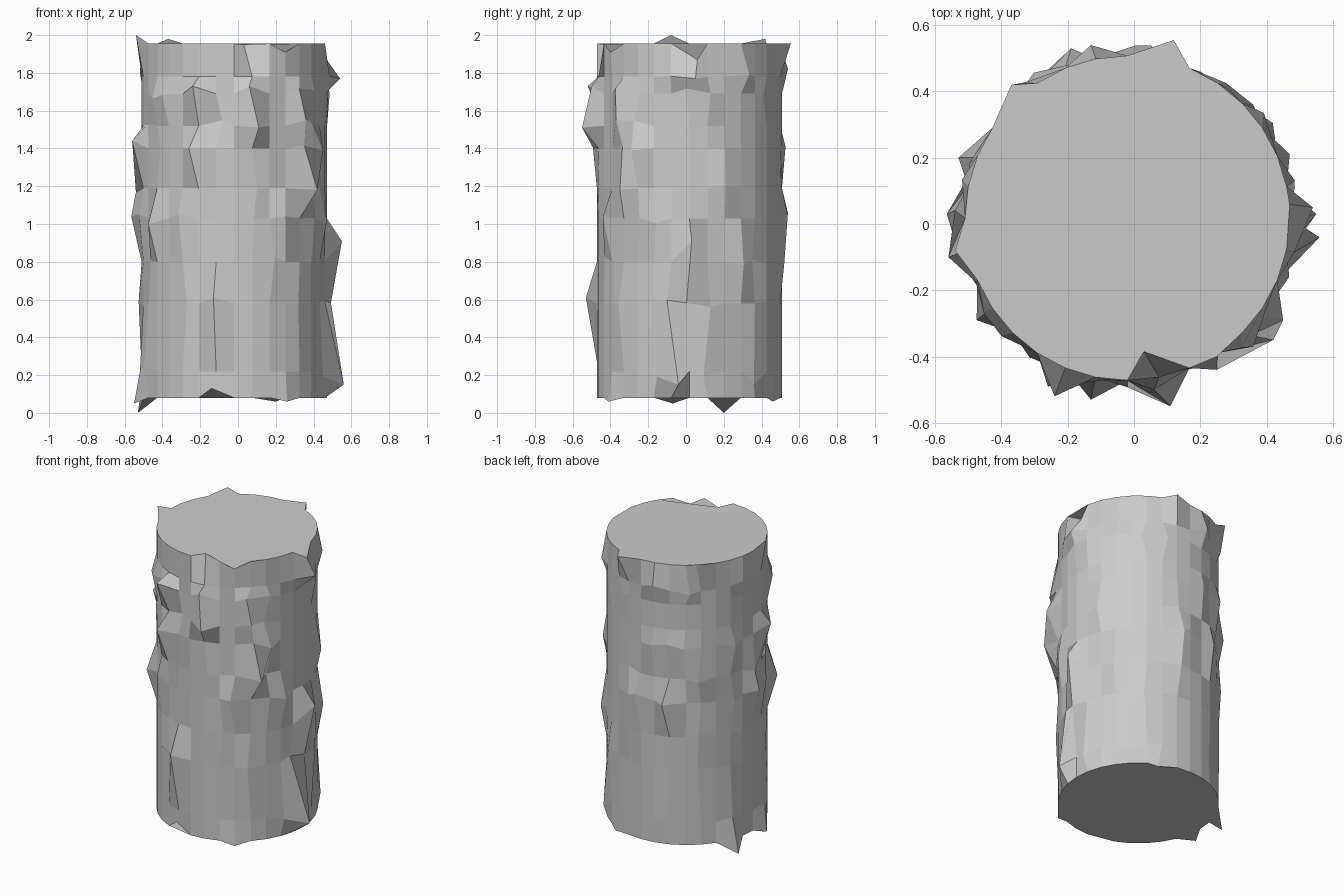
import bpy, bmesh, math, random
from mathutils import Vector

if "Cube" in bpy.data.objects:
    bpy.data.objects.remove(bpy.data.objects["Cube"])

random.seed(4)
SEGMENTS = 32
RADIUS = 0.49
CENTRE = Vector((-0.02, 0.018, 0))
RING_HEIGHTS = [0.08, 0.22, 0.58, 0.80, 1.03, 1.19, 1.40, 1.52, 1.69, 1.78, 1.955]

# Tips of the rough chips; the nearest vertex of the column is pulled to each
CHIPS = [
    (0.12, 0.555, 1.955), (0.03, -0.385, 1.95), (-0.54, -0.08, 2.0),
    (-0.37, 0.42, 1.98), (0.47, 0.06, 1.87), (0.25, -0.40, 1.91),
    (-0.53, 0.20, 0.0), (-0.55, -0.07, 0.05), (0.26, -0.41, 0.06),
    (0.20, 0.46, 0.06), (-0.14, -0.45, 0.13), (0.56, -0.04, 0.15),
    (0.36, 0.36, 0.15), (0.55, 0.03, 0.91), (0.48, 0.13, 0.56),
    (-0.565, 0.03, 1.04), (-0.56, -0.10, 1.44), (0.54, 0.05, 1.77),
    (0.47, 0.02, 1.50), (0.11, -0.55, 1.51), (-0.13, -0.53, 0.61),
    (-0.24, -0.52, 1.73), (-0.26, -0.49, 1.40), (0.36, -0.37, 1.55),
    (0.45, -0.29, 1.39), (0.42, -0.35, 1.18), (0.25, -0.44, 1.04),
    (-0.13, 0.54, 1.82), (-0.19, 0.53, 1.03), (0.47, 0.21, 1.20),
    (-0.475, -0.29, 1.00), (0.06, -0.50, 1.73),
]

# Stone colour
stone = bpy.data.materials.new("grey stone")
stone.diffuse_color = (0.6, 0.6, 0.6, 1)
stone.use_nodes = True
stone.node_tree.nodes["Principled BSDF"].inputs["Base Color"].default_value = stone.diffuse_color

# Column: stacked rings joined by quads
bm = bmesh.new()
rings = []
for z in RING_HEIGHTS:
    ring = []
    for i in range(SEGMENTS):
        a = 2 * math.pi * i / SEGMENTS
        ring.append(bm.verts.new(CENTRE + Vector((RADIUS * math.cos(a), RADIUS * math.sin(a), z))))
    rings.append(ring)
for low, high in zip(rings, rings[1:]):
    for i in range(SEGMENTS):
        j = (i + 1) % SEGMENTS
        bm.faces.new((low[i], low[j], high[j], high[i]))
bm.faces.new(rings[-1])
bm.faces.new(list(reversed(rings[0])))

# Large chips
free = [v for ring in rings for v in ring]
for tip in CHIPS:
    tip = Vector(tip)
    v = min(free, key=lambda w: (w.co - tip).length)
    v.co = tip
    free.remove(v)

# Slight unevenness on some of the remaining side vertices
caps = set(rings[0] + rings[-1])
for v in free:
    if v not in caps and random.random() < 0.22:
        out = Vector((v.co.x - CENTRE.x, v.co.y - CENTRE.y, 0)).normalized()
        side = Vector((-out.y, out.x, 0))
        v.co += (out * random.uniform(0, 0.035) + side * random.uniform(-0.035, 0.035)
                 + Vector((0, 0, random.uniform(-0.03, 0.03))))

mesh = bpy.data.meshes.new("rough_column")
bm.to_mesh(mesh)
bm.free()
mesh.materials.append(stone)
column = bpy.data.objects.new("rough_column", mesh)
bpy.context.collection.objects.link(column)
